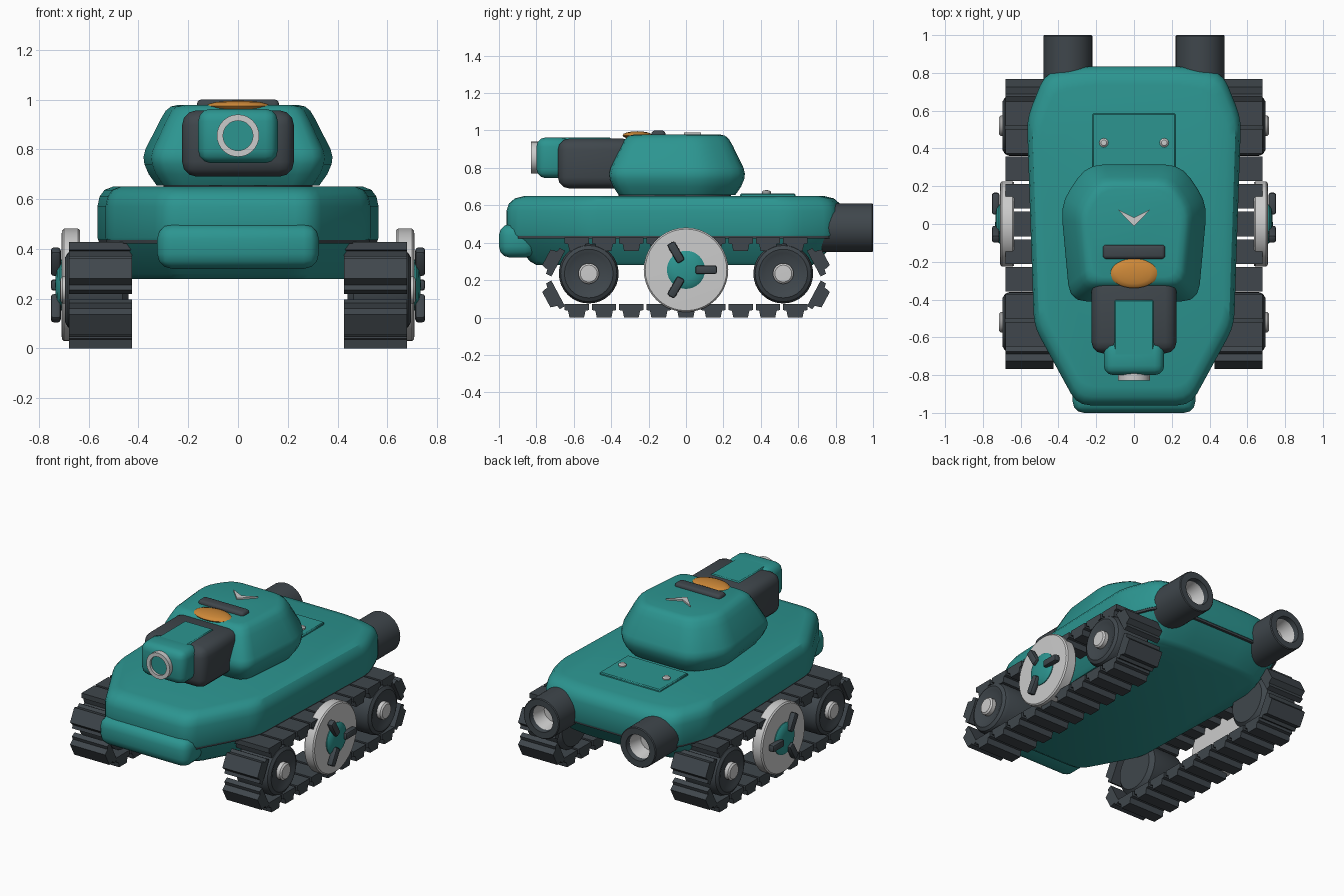
import bpy, bmesh, math
from mathutils import Vector

if "Cube" in bpy.data.objects:
    bpy.data.objects.remove(bpy.data.objects["Cube"])


def material(name, rgb):
    m = bpy.data.materials.new(name)
    m.diffuse_color = (*rgb, 1)
    m.use_nodes = True
    m.node_tree.nodes["Principled BSDF"].inputs["Base Color"].default_value = m.diffuse_color
    return m


TEAL = material("teal", (0.025, 0.30, 0.28))
DARK = material("dark", (0.05, 0.062, 0.072))
ORANGE = material("orange", (0.62, 0.25, 0.04))


def finish(name, bm, mat=None, angle=32):
    bmesh.ops.remove_doubles(bm, verts=bm.verts, dist=1e-5)
    bmesh.ops.recalc_face_normals(bm, faces=bm.faces)
    me = bpy.data.meshes.new(name)
    bm.to_mesh(me)
    bm.free()
    ob = bpy.data.objects.new(name, me)
    bpy.context.collection.objects.link(ob)
    if mat:
        me.materials.append(mat)
    bpy.ops.object.select_all(action='DESELECT')
    ob.select_set(True)
    bpy.context.view_layer.objects.active = ob
    bpy.ops.object.shade_smooth_by_angle(angle=math.radians(angle))
    return ob


def box(name, x, y, z, mat=None, bevel=0.0, seg=3):
    bm = bmesh.new()
    bmesh.ops.create_cube(bm, size=1)
    for v in bm.verts:
        v.co = [(a + b) / 2 + c * (b - a) for (a, b), c in zip((x, y, z), v.co)]
    if bevel:
        bmesh.ops.bevel(bm, geom=bm.edges[:], offset=bevel, segments=seg,
                        profile=0.5, affect='EDGES')
    return finish(name, bm, mat, 40)


def skin(bm, rings, cap=True):
    rows = [[bm.verts.new(p) for p in r] for r in rings]
    n = len(rows[0])
    for a, b in zip(rows, rows[1:]):
        for i in range(n):
            bm.faces.new((a[i], a[(i + 1) % n], b[(i + 1) % n], b[i]))
    if cap:
        bm.faces.new(rows[0])
        bm.faces.new(rows[-1])


def outline(half, r=0.07):
    """Mirror a half outline and round its corners."""
    pts = [Vector(p) for p in half]
    pts += [Vector((-p[0], p[1])) for p in reversed(half)]
    out = []
    for i, p in enumerate(pts):
        a, b = pts[i - 1] - p, pts[(i + 1) % len(pts)] - p
        a = p + a.normalized() * min(r, a.length * 0.4)
        b = p + b.normalized() * min(r, b.length * 0.4)
        for k in range(4):
            t = k / 3
            out.append(a * (1 - t) ** 2 + p * 2 * t * (1 - t) + b * t * t)
    return out


def loft(name, shape, levels, cy, mat):
    bm = bmesh.new()
    skin(bm, [[(p.x * s, cy + (p.y - cy) * s, z) for p in shape] for z, s in levels])
    return finish(name, bm, mat)


def lathe(name, profile, centre, axis, mat=None, n=32, sign=1, scale=(1, 1)):
    """Revolve (radius, height) points about an axis through centre."""
    bm = bmesh.new()
    rings = []
    for r, h in profile:
        ring = []
        for i in range(n):
            t = 2 * math.pi * i / n
            a, b, h2 = r * math.cos(t) * scale[0], r * math.sin(t) * scale[1], h * sign
            off = {'X': (h2, a, b), 'Y': (a, h2, b), 'Z': (a, b, h2)}[axis]
            ring.append(Vector(centre) + Vector(off))
        rings.append(ring)
    skin(bm, rings, False)
    return finish(name, bm, mat)


def prism(name, polys, x0, x1, mat):
    """Extrude (y, z) polygons across x into one object."""
    bm = bmesh.new()
    for poly in polys:
        skin(bm, [[(x, y, z) for y, z in poly] for x in (x0, x1)])
    return finish(name, bm, mat)


# Hull: rounded upper shell, dark seam, tapered lower tub
hull = outline([(0.30, -0.96), (0.53, -0.54), (0.567, 0.56), (0.47, 0.80), (0.25, 0.835)])
loft("upper_hull", hull, [(0.435, 0.995), (0.445, 1), (0.57, 1), (0.61, 0.985),
                          (0.637, 0.95), (0.65, 0.89)], -0.06, TEAL)
loft("hull_seam", hull, [(0.422, 0.99), (0.438, 0.992)], -0.06, DARK)
loft("lower_hull", hull, [(0.28, 0.82), (0.30, 0.86), (0.425, 0.975)], -0.06, TEAL)
box("front_bumper", (-0.325, 0.325), (-1, -0.80), (0.32, 0.5), TEAL, 0.06)

# Turret on its ring
lathe("turret_ring", [(0, 0.63), (0.30, 0.63), (0.30, 0.68), (0, 0.68)], (0, -0.06, 0), 'Z', DARK)
turret = outline([(0.34, -0.41), (0.388, 0.11), (0.25, 0.315)], 0.09)
loft("turret", turret, [(0.655, 0.86), (0.70, 0.945), (0.74, 0.99), (0.77, 1), (0.80, 0.98),
                        (0.92, 0.82), (0.955, 0.765), (0.972, 0.71), (0.978, 0.64)], -0.05, TEAL)

# Gun: dark mantlet, teal block with saddle, muzzle ring
box("mantlet", (-0.225, 0.225), (-0.685, -0.28), (0.69, 0.957), DARK, 0.06)
box("gun_saddle", (-0.105, 0.105), (-0.70, -0.40), (0.80, 0.963), TEAL, 0.008, 1)
box("gun_block", (-0.16, 0.16), (-0.80, -0.62), (0.745, 0.963), TEAL, 0.05)
lathe("muzzle_ring", [(0.06, -0.78), (0.06, -0.828), (0.085, -0.828), (0.085, -0.78)],
      (0, 0, 0.855), 'Y')
lathe("muzzle_core", [(0, -0.812), (0.061, -0.812), (0.061, -0.78)], (0, 0, 0.855), 'Y', TEAL)

# Turret roof details
lens = [(0.128 * math.sin(math.pi * i / 8), -0.022 * math.cos(math.pi * i / 8)) for i in range(9)]
lathe("roof_lamp", lens, (0, -0.26, 0.974), 'Z', ORANGE, scale=(1, 0.62))
box("roof_bar", (-0.165, 0.165), (-0.185, -0.11), (0.955, 1.0), DARK, 0.018)
bm = bmesh.new()
chevron = [(0, -0.012), (0.09, 0.08), (0, 0.035), (-0.09, 0.08)]
for half in (chevron[:3], [chevron[0], chevron[2], chevron[3]]):
    skin(bm, [[(x, y, z) for x, y in half] for z in (0.97, 0.988)])
finish("roof_chevron", bm)

# Engine hatch with bolts
box("engine_hatch", (-0.22, 0.22), (0.29, 0.585), (0.63, 0.664), TEAL, 0.006, 1)

for s, side in ((1, "right"), (-1, "left")):
    lathe(side + "_hatch_bolt", [(0, 0.65), (0.024, 0.65), (0.024, 0.672), (0.015, 0.68), (0, 0.681)],
          (s * 0.16, 0.43, 0), 'Z', n=16)

    # Exhaust pipe with grey bore
    c = (s * 0.35, 0, 0.48)
    lathe(side + "_exhaust", [(0, 0.70), (0.13, 0.70), (0.13, 0.995), (0.125, 1.0), (0.085, 1.0),
                              (0.078, 0.95)], c, 'Y', DARK)
    lathe(side + "_exhaust_bore", [(0.082, 0.975), (0.062, 0.88), (0, 0.88)], c, 'Y')

    # Track pads: two straight runs plus two tilted pads at each end
    seats = [((i * 0.146, z), (0, -1)) for i in range(-4, 5) for z in (0.036, 0.392)]
    seats += [((e * 0.715, z), (e * 0.88, u * 0.47)) for e in (-1, 1)
              for z, u in ((0.305, 1), (0.112, -1))]
    pads = []
    for (cy, cz), (ny, nz) in seats:
        w = 0.065 if ny == 0 else 0.078
        prof = [(-w, -0.036), (w, -0.036), (w, -0.004), (w * 0.72, 0.0), (w * 0.6, 0.036),
                (-w * 0.6, 0.036), (-w * 0.72, 0.0), (-w, -0.004)]
        pads.append([(cy - nz * a + ny * b, cz + ny * a + nz * b) for a, b in prof])
    prism(side + "_track", pads, s * 0.425, s * 0.68, DARK)

    # Road wheels and hubs
    for y, end in ((-0.52, "front"), (0.52, "rear")):
        c = (0, y, 0.235)
        lathe(f"{side}_{end}_wheel", [(0, 0.44), (0.135, 0.44), (0.16, 0.465), (0.16, 0.66),
                                      (0.15, 0.683), (0.13, 0.695), (0.11, 0.69), (0.09, 0.68),
                                      (0, 0.68)], c, 'X', DARK, sign=s)
        lathe(f"{side}_{end}_hub", [(0, 0.66), (0.055, 0.66), (0.055, 0.705), (0.045, 0.714),
                                    (0, 0.715)], c, 'X', sign=s)

    # Large centre disc with cap and three spokes
    c = (0, 0, 0.255)
    lathe(side + "_centre_disc", [(0, 0.635), (0.22, 0.635), (0.226, 0.642), (0.226, 0.70),
                                  (0.218, 0.708), (0, 0.712)], c, 'X', n=40, sign=s)
    lathe(side + "_disc_cap", [(0.102, 0.69), (0.102, 0.715), (0.085, 0.727), (0.05, 0.733),
                               (0, 0.735)], c, 'X', TEAL, sign=s)
    for k in range(3):
        spoke = box(f"{side}_spoke_{k + 1}", (-0.02, 0.02), (0.05, 0.166), (-0.023, 0.023), DARK, 0.012, 2)
        spoke.location = (s * 0.732, 0, 0.255)
        spoke.rotation_euler.x = k * 2 * math.pi / 3
